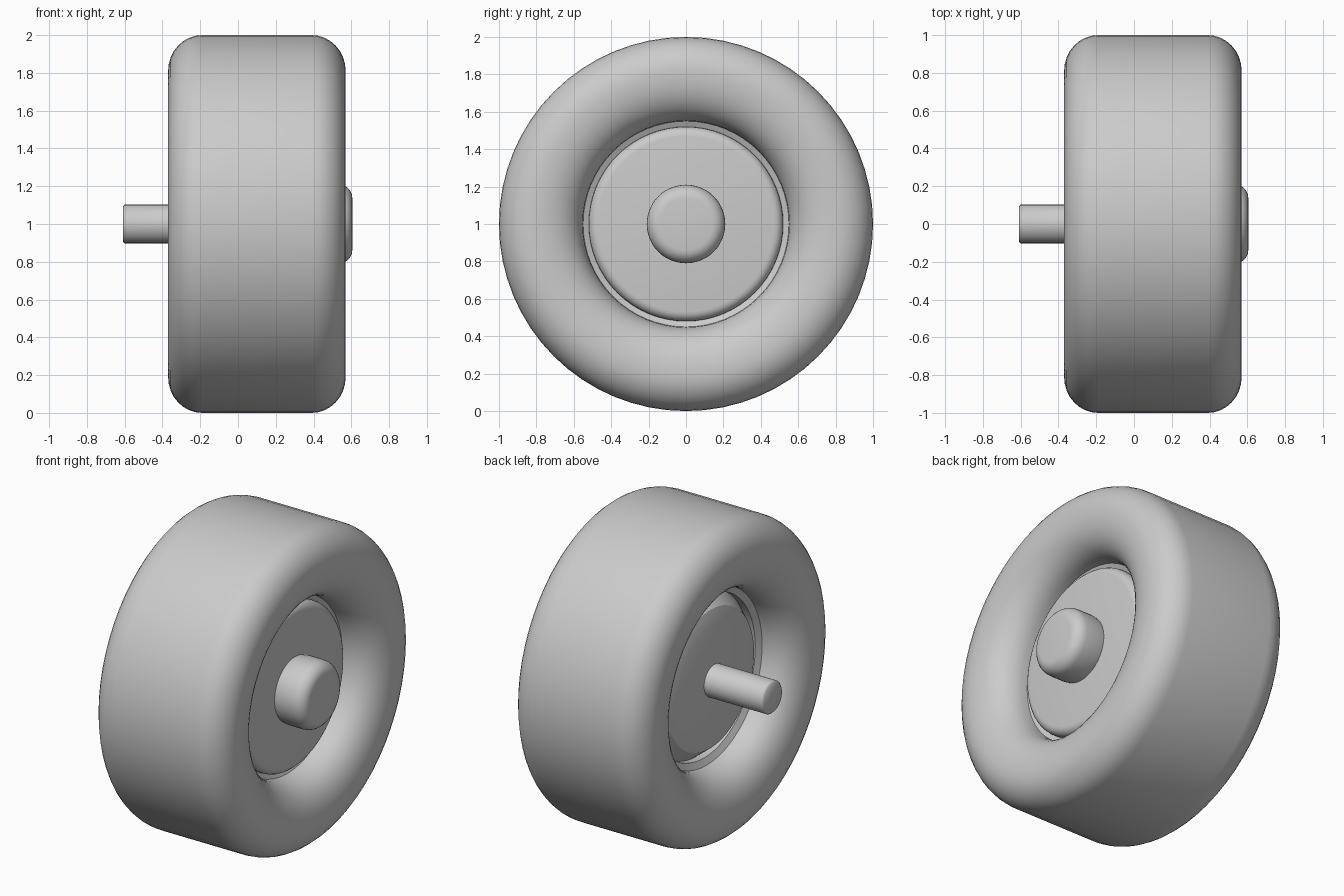
import bpy, bmesh, math

if "Cube" in bpy.data.objects:
    bpy.data.objects.remove(bpy.data.objects["Cube"])

grey = bpy.data.materials.new("plain grey")
grey.diffuse_color = (0.6, 0.6, 0.6, 1)
grey.use_nodes = True
grey.node_tree.nodes["Principled BSDF"].inputs["Base Color"].default_value = grey.diffuse_color


def corner(p, q, out_x, n=8, e=2.0):
    """Rounded corner from p to q as (x, r); out_x: leaves p along x, else along r."""
    pts = []
    for i in range(n + 1):
        t = i / n * math.pi / 2
        a, b = math.sin(t) ** (2 / e), 1 - math.cos(t) ** (2 / e)
        fx, fr = (a, b) if out_x else (b, a)
        pts.append((p[0] + (q[0] - p[0]) * fx, p[1] + (q[1] - p[1]) * fr))
    return pts


def lathe(name, profile, segments=64, closed=False, angle=40):
    """Spin an (x, radius) profile around the wheel axis at z = 1."""
    bm = bmesh.new()
    rings = []
    for x, r in profile:
        if r < 1e-6:
            rings.append([bm.verts.new((x, 0, 1))] * segments)
        else:
            rings.append([bm.verts.new((x, r * math.cos(2 * math.pi * k / segments),
                                        1 + r * math.sin(2 * math.pi * k / segments)))
                          for k in range(segments)])
    pairs = list(zip(rings, rings[1:]))
    if closed:
        pairs.append((rings[-1], rings[0]))
    for a, b in pairs:
        for k in range(segments):
            j = (k + 1) % segments
            quad = list(dict.fromkeys((a[k], a[j], b[j], b[k])))
            bm.faces.new(quad)
    bmesh.ops.recalc_face_normals(bm, faces=bm.faces)
    mesh = bpy.data.meshes.new(name)
    bm.to_mesh(mesh)
    bm.free()
    mesh.materials.append(grey)
    ob = bpy.data.objects.new(name, mesh)
    bpy.context.collection.objects.link(ob)
    bpy.ops.object.select_all(action='DESELECT')
    ob.select_set(True)
    bpy.context.view_layer.objects.active = ob
    bpy.ops.object.shade_smooth_by_angle(angle=math.radians(angle))
    return ob


# Tyre: rounded tread shoulder, full sidewall curling into the hole
half = corner((0.39, 1.0), (0.57, 0.81), True)
half += corner((0.57, 0.81), (0.35, 0.55), False, 10, 2.2)[1:]
half += [(0.33, 0.51)]
mirrored = [(0.2 - x, r) for x, r in reversed(half)]
lathe("tyre", half + mirrored, closed=True)

# Wheel disc: flat front with rounded rim, shallow cone behind
disc = [(0.40, 0)] + corner((0.40, 0.47), (0.35, 0.52), False, 5)
disc += [(-0.07, 0.52), (-0.17, 0.44), (-0.195, 0.36), (-0.20, 0)]
lathe("wheel_disc", disc, angle=30)

# Hub cap with a soft edge
cap = [(0.605, 0)] + corner((0.605, 0.14), (0.53, 0.21), False, 6)
cap += [(0.43, 0.21), (0.38, 0.20), (0.38, 0)]
lathe("hub_cap", cap, 48)

# Axle stub at the back
axle = [(-0.61, 0), (-0.61, 0.092), (-0.60, 0.102), (0.0, 0.102), (0.0, 0)]
lathe("axle", axle, 32, angle=50)
